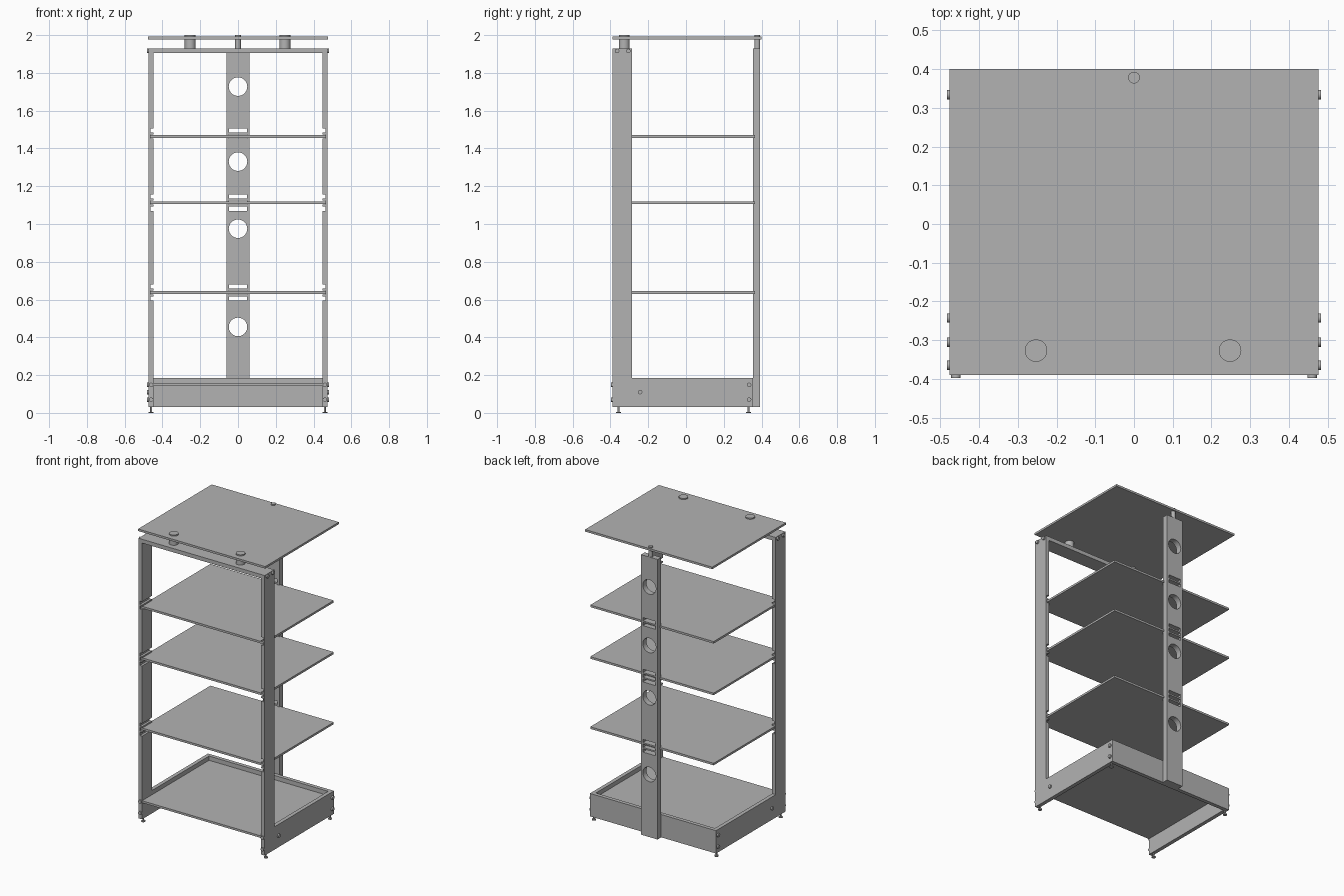
import bpy, bmesh, math
from mathutils import Matrix, Vector

cube = bpy.data.objects.get("Cube")
if cube:
    bpy.data.objects.remove(cube, do_unlink=True)

grey = bpy.data.materials.new("plain_grey")
grey.use_nodes = True
colour = (0.45, 0.45, 0.45, 1)
grey.diffuse_color = colour
grey.node_tree.nodes["Principled BSDF"].inputs["Base Color"].default_value = colour

HALF_W, FRONT, BACK = 0.473, -0.39, 0.354
SHEET, BOTTOM, TOP, RIM = 0.026, 0.03, 1.93, 0.185
POST_BACK = -0.286
SHELVES = (0.637, 1.113, 1.463)
PITCH, SLOT = 0.032, 0.022
# Each shelf has spare slots above and below; the highest only above
SLOT_Z = [z + k * PITCH for z in SHELVES for k in (-1, 0, 1)
          if not (z == SHELVES[-1] and k < 0)]


def finish(name, bm):
    bmesh.ops.recalc_face_normals(bm, faces=bm.faces)
    mesh = bpy.data.meshes.new(name)
    bm.to_mesh(mesh)
    bm.free()
    mesh.materials.append(grey)
    obj = bpy.data.objects.new(name, mesh)
    bpy.context.collection.objects.link(obj)
    return obj


def add_box(bm, lo, hi):
    lo, hi = Vector(lo), Vector(hi)
    bmesh.ops.create_cube(bm, size=1, matrix=Matrix.Translation((lo + hi) / 2)
                          @ Matrix.Diagonal((hi - lo).to_4d()))


def add_rod(bm, start, end, radius, sides=32):
    start, end = Vector(start), Vector(end)
    axis = end - start
    turn = axis.to_track_quat('Z', 'Y').to_matrix().to_4x4()
    bmesh.ops.create_cone(bm, cap_ends=True, segments=sides, radius1=radius, radius2=radius,
                          depth=axis.length, matrix=Matrix.Translation((start + end) / 2) @ turn)


def box(name, lo, hi):
    bm = bmesh.new()
    add_box(bm, lo, hi)
    return finish(name, bm)


def smooth(obj):
    for poly in obj.data.polygons:
        poly.use_smooth = len(poly.vertices) == 4
    obj.data.set_sharp_from_angle(angle=math.radians(40))


def rods(name, items, sides=32):
    bm = bmesh.new()
    for start, end, radius in items:
        add_rod(bm, start, end, radius, sides)
    obj = finish(name, bm)
    smooth(obj)


# Front posts: notched outline extruded backwards
def post(name, side):
    inner, notch = HALF_W - SHEET, HALF_W - 0.01
    outline = [(HALF_W, TOP), (HALF_W, BOTTOM), (inner, BOTTOM)]
    for z in SLOT_Z:
        lo, hi = z - SLOT / 2, z + SLOT / 2
        outline += [(inner, lo), (notch, lo), (notch, hi), (inner, hi)]
    outline.append((inner, TOP))
    bm = bmesh.new()
    face = bm.faces.new([bm.verts.new((side * x, FRONT, z)) for x, z in outline])
    made = bmesh.ops.extrude_face_region(bm, geom=[face])["geom"]
    bmesh.ops.translate(bm, vec=(0, POST_BACK - FRONT, 0),
                        verts=[v for v in made if isinstance(v, bmesh.types.BMVert)])
    finish(name, bm)


for label, side in (("left", 1), ("right", -1)):
    post(f"{label}_front_post", side)
    xs = sorted((side * HALF_W, side * (HALF_W - SHEET)))
    box(f"{label}_base_panel", (xs[0], POST_BACK, BOTTOM), (xs[1], BACK, RIM))

# Top rail and base
INNER = HALF_W - SHEET
box("top_rail", (-INNER, FRONT, TOP - SHEET), (INNER, POST_BACK, TOP))
box("back_base_panel", (-INNER, BACK - SHEET, BOTTOM), (INNER, BACK, RIM))
box("base_floor", (-INNER, FRONT, 0.142), (INNER, BACK - SHEET, 0.156))

# Shelves and top plate
for i, z in enumerate(SHELVES):
    box(f"shelf_{i + 1}", (-0.463, -0.38, z - 0.007), (0.463, 0.365, z + 0.007))
box("top_plate", (-0.477, FRONT, 1.978), (0.477, 0.4, 1.992))

# Rear column with cable holes and shelf slots
column = box("rear_column", (-0.062, BACK, BOTTOM), (0.062, 0.393, TOP))
bm = bmesh.new()
for z in (0.455, 0.975, 1.33, 1.727):
    add_rod(bm, (0, 0.3, z), (0, 0.45, z), 0.049, 48)
for z in SLOT_Z:
    add_box(bm, (-0.048, 0.3, z - SLOT / 2), (0.048, 0.45, z + SLOT / 2))
cutter = finish("column_cutter", bm)
cutter.hide_render = True
cut = column.modifiers.new("holes", 'BOOLEAN')
cut.operation, cut.solver, cut.object = 'DIFFERENCE', 'EXACT', cutter
graph = bpy.context.evaluated_depsgraph_get()
column.data = bpy.data.meshes.new_from_object(column.evaluated_get(graph))
column.modifiers.clear()
bpy.data.objects.remove(cutter, do_unlink=True)

# Standoffs carrying the top plate
rods("top_standoffs", [((x, y, TOP), (x, y, 2.0), r)
                       for x, y, r in ((-0.253, -0.327, 0.029), (0.248, -0.327, 0.029),
                                       (0, 0.378, 0.015))])

# Bolt heads on the sides and the front
side_bolts = [(-0.365, 1.916), (-0.305, 1.916), (-0.243, 0.11), (0.334, 0.148), (0.334, 0.07)]
rods("side_bolts", [((s * HALF_W, y, z), (s * 0.483, y, z), 0.012)
                    for s in (-1, 1) for y, z in side_bolts], 16)
rods("front_bolts", [((s * 0.46, FRONT, z), (s * 0.46, -0.398, z), 0.012)
                     for s in (-1, 1) for z in (0.148, 0.07)], 16)

# Levelling feet
feet = []
for x in (-0.46, 0.46):
    for y in (-0.358, 0.33):
        feet += [((x, y, 0), (x, y, 0.006), 0.013), ((x, y, 0.006), (x, y, BOTTOM), 0.005)]
rods("levelling_feet", feet, 16)
